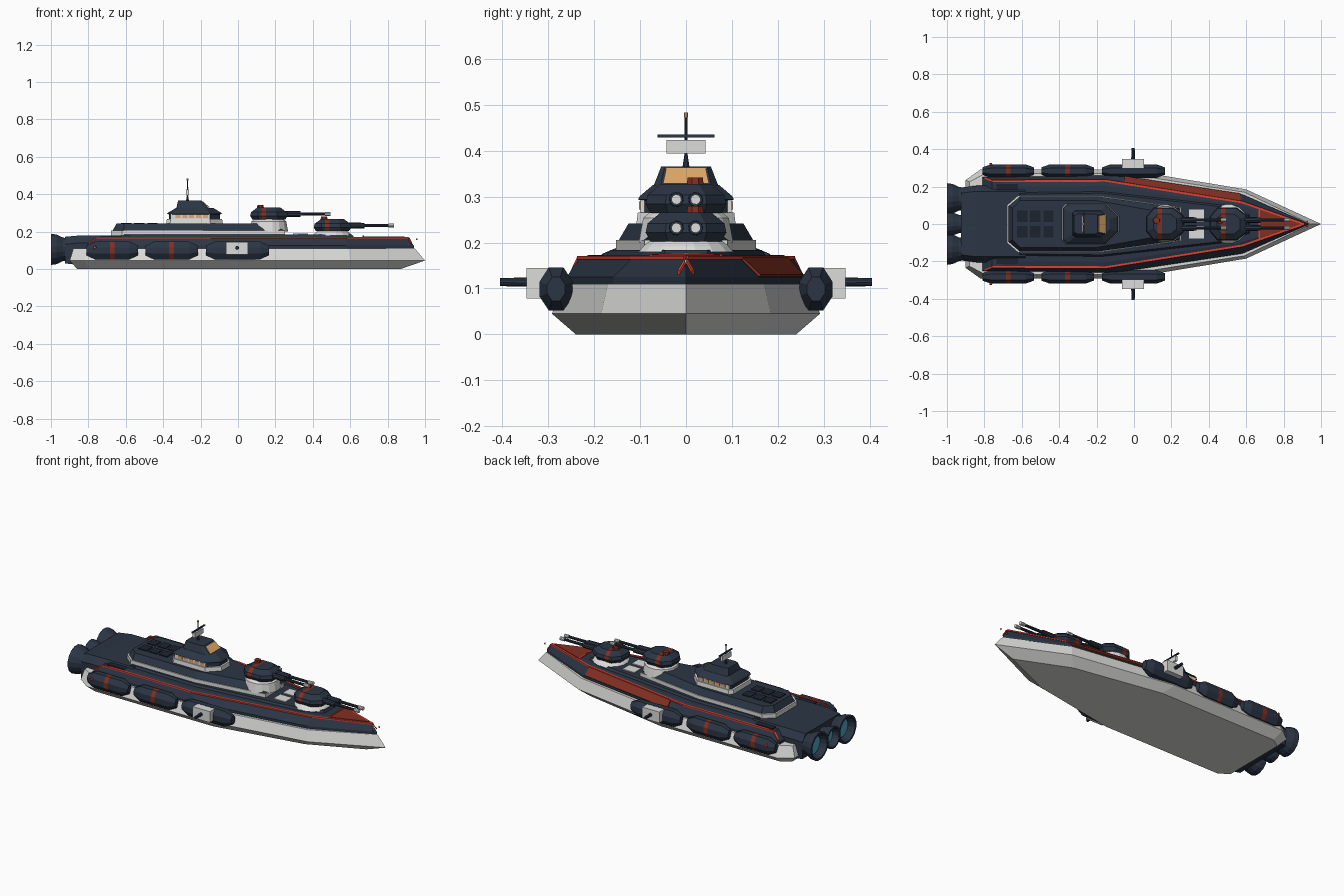
import bpy, bmesh, math
from mathutils import Vector

if "Cube" in bpy.data.objects:
    bpy.data.objects.remove(bpy.data.objects["Cube"])


def mat(name, r, g, b):
    m = bpy.data.materials.new(name)
    m.diffuse_color = (r, g, b, 1)
    m.use_nodes = True
    m.node_tree.nodes["Principled BSDF"].inputs["Base Color"].default_value = m.diffuse_color
    return m


NAVY = mat("navy", 0.024, 0.036, 0.058)
BLACK = mat("dark_panel", 0.012, 0.017, 0.028)
WHITE = mat("hull_white", 0.72, 0.72, 0.71)
RED = mat("bright_red", 0.75, 0.05, 0.03)
RUST = mat("dark_red", 0.22, 0.028, 0.015)
GOLD = mat("gold_window", 0.75, 0.40, 0.14)
CYAN = mat("engine_glow", 0.07, 0.40, 0.55)


def loft(name, rings, m):
    """Skin a stack of equal-length point rings and cap both ends."""
    bm = bmesh.new()
    vs = [[bm.verts.new(p) for p in r] for r in rings]
    n = len(vs[0])
    for a, b in zip(vs, vs[1:]):
        for i in range(n):
            j = (i + 1) % n
            bm.faces.new((a[i], a[j], b[j], b[i]))
    bm.faces.new(vs[0])
    bm.faces.new(vs[-1])
    bmesh.ops.recalc_face_normals(bm, faces=bm.faces)
    me = bpy.data.meshes.new(name)
    bm.to_mesh(me)
    bm.free()
    me.materials.append(m)
    ob = bpy.data.objects.new(name, me)
    bpy.context.collection.objects.link(ob)
    return ob


def plan(half, z):
    """Mirror a half outline (stern to bow) across y and place it at height z."""
    return [(x, y, z) for x, y in half] + [(x, -y, z) for x, y in reversed(half) if y > 0]


def box(name, x0, x1, y0, y1, z0, z1, m):
    r = [(x0, y0), (x1, y0), (x1, y1), (x0, y1)]
    return loft(name, [[(x, y, z) for x, y in r] for z in (z0, z1)], m)


def turned(name, origin, axis, profile, m, n=12):
    """Surface of revolution along an axis from (distance, radius) pairs."""
    d = Vector(axis)
    u = d.orthogonal().normalized()
    v = d.cross(u)
    o = Vector(origin)
    ang = [2 * math.pi * (i + 0.5) / n for i in range(n)]
    return loft(name, [[o + d * t + (u * math.cos(a) + v * math.sin(a)) * r for a in ang]
                       for t, r in profile], m)


def beam(name, p, q, w, h, m):
    """Thin flat strip between two points."""
    p, q = Vector(p), Vector(q)
    s = (q - p).cross(Vector((0, 0, 1))).normalized() * w / 2
    up = Vector((0, 0, h / 2))
    return loft(name, [[c + s + up, c - s + up, c - s - up, c + s - up] for c in (p, q)], m)


def band(ob, x0, x1, m):
    """Cut a painted band between two x positions."""
    bm = bmesh.new()
    bm.from_mesh(ob.data)
    for x in (x0, x1):
        bmesh.ops.bisect_plane(bm, geom=bm.verts[:] + bm.edges[:] + bm.faces[:],
                               plane_co=(x, 0, 0), plane_no=(1, 0, 0))
    for f in bm.faces:
        if x0 < f.calc_center_median().x < x1:
            f.material_index = 1
    bm.to_mesh(ob.data)
    bm.free()
    ob.data.materials.append(m)


# Hulls
loft("lower_hull", [
    plan([(-0.86, 0.20), (-0.80, 0.24), (0.0, 0.24), (0.55, 0.14), (0.87, 0)], 0),
    plan([(-0.90, 0.235), (-0.82, 0.292), (-0.05, 0.292), (0.60, 0.185), (1.0, 0)], 0.045),
    plan([(-0.88, 0.225), (-0.80, 0.268), (-0.05, 0.27), (0.59, 0.17), (0.945, 0)], 0.11)], WHITE)
low = [(-0.81, 0.25), (-0.10, 0.26), (0.58, 0.158), (0.94, 0)]
mid = [(-0.76, 0.232), (-0.15, 0.234), (0.58, 0.118), (0.91, 0)]
loft("upper_hull", [
    plan(low, 0.11), plan(low, 0.125), plan(mid, 0.165),
    plan([(-0.64, 0.20), (-0.16, 0.205), (0.57, 0.10), (0.88, 0)], 0.172)], NAVY)
loft("deck_plate", [
    plan([(-0.62, 0.17), (-0.17, 0.175), (0.50, 0.10), (0.62, 0.05)], 0.17),
    plan([(-0.61, 0.16), (-0.17, 0.165), (0.49, 0.09), (0.61, 0.045)], 0.184)], NAVY)

# Red trim along the deck edge and bow panel
for s in (1, -1):
    for (xa, ya), (xb, yb) in zip(mid, mid[1:]):
        beam("deck_stripe", (xa, s * (ya - 0.002), 0.167), (xb, s * max(yb - 0.002, 0), 0.167), 0.012, 0.008, RED)
    beam("stern_stripe", (-0.80, s * 0.248, 0.132), (-0.76, s * 0.232, 0.166), 0.01, 0.008, RED)
    beam("bow_chevron", (0.915, 0, 0.163), (0.928, s * 0.016, 0.135), 0.008, 0.008, RED)
    beam("bow_panel_edge", (0.67, 0, 0.175), (0.67, s * 0.078, 0.172), 0.008, 0.006, RED)
    box("stern_recess", -0.735, -0.62, *sorted((s * 0.12, s * 0.215)), 0.165, 0.1725, BLACK)
loft("bow_panel", [plan([(0.67, 0.076), (0.89, 0)], z) for z in (0.166, 0.174)], RUST)
a0, a1 = Vector((-0.05, 0.253, 0.127)), Vector((0.57, 0.160, 0.127))
b0, b1 = Vector((-0.05, 0.220, 0.164)), Vector((0.57, 0.121, 0.164))
off = Vector((0.0, 0.003, 0.003))
loft("flank_panel", [[p - off for p in (a0, a1, b1, b0)], [p + off for p in (a0, a1, b1, b0)]], RUST)
turned("bow_light", (0.955, 0, 0.155), (0, 0, 1), [(0, 0.004), (0.008, 0.004)], GOLD, 6)

# Engine block and nozzles
loft("engine_block", [[(x, y, z) for y, z in ((-w, b), (w, b), (w, t - 0.04), (w - 0.03, t), (0.03 - w, t), (-w, t - 0.04))]
                      for x, w, b, t in ((-0.925, 0.195, 0.03, 0.172), (-0.84, 0.205, 0.02, 0.18), (-0.58, 0.205, 0.05, 0.18))], NAVY)
for y, r in ((-0.135, 0.085), (0, 0.066), (0.135, 0.085)):
    turned("engine_nozzle", (-0.90, y, 0.105), (-1, 0, 0),
           [(0, r * 0.7), (0.035, r * 0.75), (0.07, r * 0.95), (0.10, r), (0.10, r * 0.86), (0.06, r * 0.7)], NAVY, 16)
    turned("engine_glow", (-0.955, y, 0.105), (-1, 0, 0), [(0, r * 0.66), (0.009, r * 0.62)], CYAN, 16)

# Superstructure
foot = [(-0.68, 0.10), (-0.62, 0.152), (-0.19, 0.152), (0.25, 0.09)]
roof = [(-0.65, 0.085), (-0.61, 0.125), (-0.20, 0.125), (0.17, 0.06)]
loft("deckhouse_base", [plan(foot, 0.18), plan(foot, 0.206)], WHITE)
loft("deckhouse", [plan([(x * 0.985, y * 0.96) for x, y in foot], 0.206), plan(roof, 0.242)], NAVY)
for i in range(3):
    for j in range(2):
        x, y = -0.625 + i * 0.07, 0.012 if j else -0.072
        box("roof_hatch", x, x + 0.055, y, y + 0.06, 0.240, 0.247, BLACK)


def bridge(k, z, front=-0.085):
    return plan([(-0.23 - 0.15 * k, 0.085 * k), (-0.23 - 0.13 * k, 0.105 * k),
                 (-0.23 + 0.08 * k, 0.105 * k), (-0.23 + 0.145 * k, 0.04 * k)], z)


loft("bridge_base", [bridge(1.03, 0.24), bridge(1, 0.266)], WHITE)
loft("bridge", [bridge(0.92, 0.266), bridge(0.92, 0.292), bridge(1.0, 0.294),
                bridge(0.95, 0.302), bridge(0.68, 0.326)], NAVY)
for s in (1, -1):
    box("bridge_side_wall", -0.36, -0.15, *sorted((s * 0.09, s * 0.099)), 0.266, 0.293, WHITE)
    for i in range(5):
        x = -0.335 + i * 0.037
        box("bridge_window", x, x + 0.027, *sorted((s * 0.095, s * 0.102)), 0.272, 0.29, GOLD)
cab = [(-0.33, 0.06), (-0.31, 0.07), (-0.18, 0.07), (-0.155, 0.055)]
loft("upper_cabin", [plan(cab, 0.325), plan([(-0.32, 0.045), (-0.30, 0.054), (-0.21, 0.054), (-0.195, 0.046)], 0.366)], NAVY)
loft("cabin_window", [[(-0.155 + d, -0.05, 0.329), (-0.155 + d, 0.05, 0.329),
                       (-0.192 + d, 0.043, 0.362), (-0.192 + d, -0.043, 0.362)] for d in (-0.002, 0.004)], GOLD)

# Mast
turned("mast", (-0.27, 0, 0.36), (0, 0, 1), [(0, 0.009), (0.03, 0.004), (0.115, 0.003)], NAVY, 8)
box("radar_panel", -0.277, -0.262, -0.042, 0.042, 0.394, 0.424, WHITE)
box("mast_crossbar", -0.273, -0.265, -0.062, 0.062, 0.429, 0.436, NAVY)
turned("mast_light", (-0.27, 0, 0.473), (0, 0, 1), [(0, 0.005), (0.01, 0.005)], GOLD, 8)


# Twin gun turrets
def turret(cx, z, base):
    turned("turret_ring", (cx, 0, base), (0, 0, 1), [(0, 0.105), (z - base - 0.01, 0.095), (z - base + 0.002, 0.08)], WHITE, 16)
    o = [(-0.1, 0.04), (-0.06, 0.088), (0.045, 0.088), (0.1, 0.045)]
    ob = loft("turret", [plan([(cx + x * k, y * k) for x, y in o], z + h)
                         for h, k in ((0, 0.88), (0.02, 1), (0.04, 0.95), (0.064, 0.62))], NAVY)
    band(ob, cx - 0.04, cx - 0.015, RUST)
    turned("turret_hatch", (cx - 0.045, 0.02, z + 0.06), (0, 0, 1), [(0, 0.02), (0.018, 0.018)], RUST, 8)
    for y in (-0.021, 0.021):
        turned("gun_barrel", (cx + 0.07, y, z + 0.03), (1, 0, 0),
               [(0, 0.017), (0.10, 0.015), (0.10, 0.009), (0.24, 0.008)], NAVY, 10)
        turned("gun_muzzle", (cx + 0.30, y, z + 0.03), (1, 0, 0), [(0, 0.011), (0.03, 0.011)], WHITE, 10)


turret(0.165, 0.264, 0.20)
turret(0.505, 0.202, 0.18)
for s in (1, -1):
    box("deck_hatch", 0.295, 0.375, *sorted((s * 0.012, s * 0.078)), 0.182, 0.189, WHITE)

# Side pods
hexa = [(-0.036, 0.082), (-0.016, 0.052), (0.016, 0.052), (0.036, 0.082), (0.036, 0.115), (0.016, 0.146), (-0.016, 0.146), (-0.036, 0.115)]
for s in (1, -1):
    for x0, x1, striped in ((-0.81, -0.535, 1), (-0.495, -0.215, 1), (-0.17, 0.165, 0)):
        ob = loft("side_pod", [[(x, s * (0.283 + y * k), 0.099 + (z - 0.099) * k) for y, z in hexa]
                               for x, k in ((x0, 0.55), (x0 + 0.045, 1), (x1 - 0.045, 1), (x1, 0.55))], NAVY)
        if striped:
            c = (x0 + x1) / 2
            band(ob, c - 0.013, c + 0.013, RUST)
    box("side_gun_mount", -0.063, 0.053, *sorted((s * 0.30, s * 0.348)), 0.078, 0.145, WHITE)
    turned("side_gun_barrel", (-0.005, s * 0.345, 0.114), (0, s, 0), [(0, 0.01), (0.06, 0.009)], NAVY, 10)
    turned("side_light", (-0.765, s * 0.312, 0.115), (0, s, 0), [(0, 0.009), (0.015, 0.007)], RED, 8)
